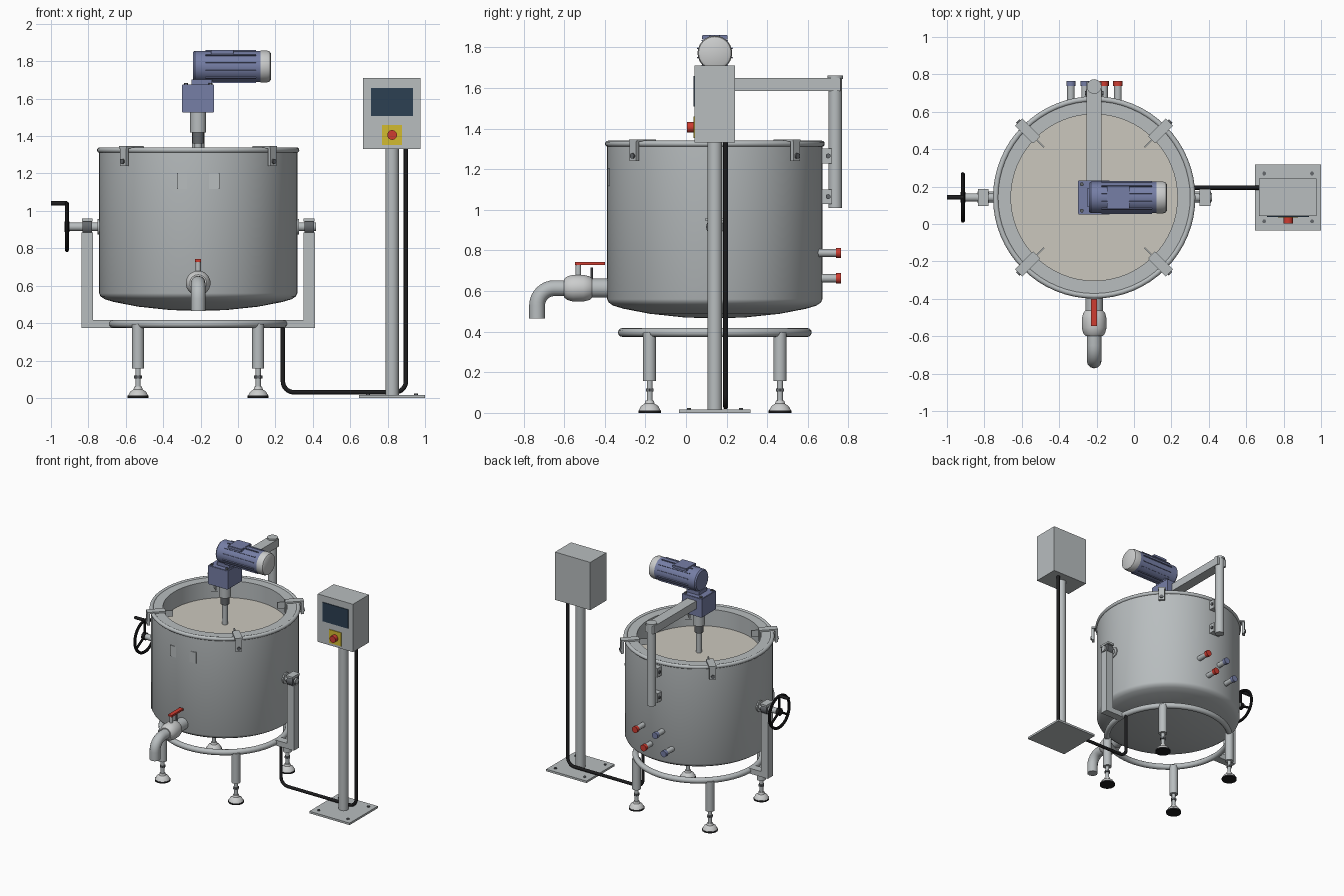
import bpy, bmesh, math
from mathutils import Vector, Matrix

if "Cube" in bpy.data.objects:
    bpy.data.objects.remove(bpy.data.objects["Cube"])

CX, CY = -0.213, 0.142          # kettle axis
PX = 0.824                      # control post axis


def mat(name, rgb):
    m = bpy.data.materials.new(name)
    m.diffuse_color = (*rgb, 1)
    m.use_nodes = True
    m.node_tree.nodes["Principled BSDF"].inputs["Base Color"].default_value = m.diffuse_color
    return m


STEEL = mat("steel", (0.48, 0.51, 0.52))
PALE = mat("pale_steel", (0.60, 0.61, 0.61))
DARK = mat("dark_steel", (0.13, 0.14, 0.15))
BLACK = mat("black_rubber", (0.012, 0.012, 0.013))
BLUE = mat("motor_blue", (0.18, 0.21, 0.38))
RED = mat("red", (0.62, 0.045, 0.03))
YELLOW = mat("yellow", (0.65, 0.50, 0.03))
SCREEN = mat("screen_blue", (0.025, 0.05, 0.085))
LIQUID = mat("cream_liquid", (0.60, 0.575, 0.51))


def add(name, bm, m, smooth=True):
    me = bpy.data.meshes.new(name)
    bmesh.ops.recalc_face_normals(bm, faces=bm.faces)
    bm.to_mesh(me)
    bm.free()
    me.materials.append(m)
    ob = bpy.data.objects.new(name, me)
    bpy.context.collection.objects.link(ob)
    if smooth:
        bpy.ops.object.select_all(action='DESELECT')
        ob.select_set(True)
        bpy.context.view_layer.objects.active = ob
        bpy.ops.object.shade_smooth_by_angle(angle=math.radians(35))
    return ob


def box(name, c, s, m, rot=0.0, bevel=0.0):
    bm = bmesh.new()
    bmesh.ops.create_cube(bm, size=1)
    bmesh.ops.scale(bm, vec=s, verts=bm.verts)
    if bevel:
        bmesh.ops.bevel(bm, geom=bm.edges[:], offset=bevel, segments=2, affect='EDGES')
    bmesh.ops.transform(bm, matrix=Matrix.Translation(c) @ Matrix.Rotation(rot, 4, 'Z'), verts=bm.verts)
    return add(name, bm, m, False)


def lathe(name, prof, loc, m, axis=(0, 0, 1), seg=32):
    """Spin (radius, height) points around an axis."""
    bm = bmesh.new()
    vs = [bm.verts.new((r, 0, h)) for r, h in prof]
    es = [bm.edges.new(p) for p in zip(vs, vs[1:])]
    bmesh.ops.spin(bm, geom=vs + es, cent=(0, 0, 0), axis=(0, 0, 1),
                   angle=2 * math.pi, steps=seg)
    bmesh.ops.remove_doubles(bm, verts=bm.verts, dist=1e-5)
    q = Vector((0, 0, 1)).rotation_difference(Vector(axis)).to_matrix().to_4x4()
    bmesh.ops.transform(bm, matrix=Matrix.Translation(loc) @ q, verts=bm.verts)
    return add(name, bm, m)


def rod(name, a, b, r, m, seg=24):
    d = Vector(b) - Vector(a)
    n = d.length
    return lathe(name, [(0, 0), (r, 0), (r, n), (0, n)], a, m, d.normalized(), seg)


def ring(name, loc, R, r, m, axis=(0, 0, 1), seg=64, sides=12):
    prof = [(R + r * math.cos(2 * math.pi * i / sides), r * math.sin(2 * math.pi * i / sides))
            for i in range(sides + 1)]
    return lathe(name, prof, loc, m, axis, seg)


def pipe(name, pts, r, bend, m, steps=8):
    """Round tube along a path with filleted right-angle corners."""
    P = [Vector(p) for p in pts]
    path = [P[0]]
    for a, b, c in zip(P, P[1:], P[2:]):
        u, v = (a - b).normalized(), (c - b).normalized()
        for i in range(steps + 1):
            t = math.pi / 2 * i / steps
            path.append(b + u * bend * (1 - math.sin(t)) + v * bend * (1 - math.cos(t)))
    path.append(P[-1])
    cu = bpy.data.curves.new(name, 'CURVE')
    cu.dimensions, cu.bevel_depth, cu.bevel_resolution, cu.use_fill_caps = '3D', r, 4, True
    sp = cu.splines.new('POLY')
    sp.points.add(len(path) - 1)
    for p, q in zip(sp.points, path):
        p.co = (*q, 1)
    cu.materials.append(m)
    ob = bpy.data.objects.new(name, cu)
    bpy.context.collection.objects.link(ob)
    bpy.ops.object.select_all(action='DESELECT')
    ob.select_set(True)
    bpy.context.view_layer.objects.active = ob
    bpy.ops.object.convert(target='MESH')
    bpy.ops.object.shade_smooth_by_angle(angle=math.radians(35))


# Jacketed kettle: dished bottom, thick wall, rolled rim, contents
lathe("kettle_body", [(0, 0.465), (0.15, 0.47), (0.32, 0.488), (0.45, 0.513), (0.50, 0.528),
                      (0.522, 0.543), (0.53, 0.56), (0.53, 1.333), (0.445, 1.333), (0.445, 1.15)],
      (CX, CY, 0), STEEL, seg=64)
ring("kettle_rim", (CX, CY, 1.325), 0.526, 0.015, STEEL)
lathe("contents", [(0, 1.2), (0.446, 1.2)], (CX, CY, 0), LIQUID, seg=64)
box("front_plate", (CX, CY - 0.522, 1.16), (0.226, 0.009, 0.086), STEEL)

# Rim clamps with inner fins, and stand legs, all on the diagonals
for k in range(4):
    a = math.radians(45 + 90 * k)
    c, s = math.cos(a), math.sin(a)
    at = lambda r, z: (CX + c * r, CY + s * r, z)
    box("clamp_top", at(0.505, 1.341), (0.13, 0.055, 0.012), STEEL, a)
    box("clamp_side", at(0.56, 1.293), (0.02, 0.045, 0.104), STEEL, a)
    box("clamp_inner", at(0.44, 1.30), (0.012, 0.05, 0.09), STEEL, a)
    box("clamp_fin", at(0.415, 1.315), (0.07, 0.008, 0.05), STEEL, a)
    rod("clamp_bolt", at(0.56, 1.265), at(0.578, 1.265), 0.014, DARK, 12)
    rod("leg", at(0.454, 0.157), at(0.454, 0.395), 0.032, STEEL)
    rod("leg_screw", at(0.454, 0.03), at(0.454, 0.16), 0.014, STEEL, 16)
    rod("leg_nut", at(0.454, 0.105), at(0.454, 0.12), 0.022, DARK, 6)
    lathe("foot", [(0, 0.06), (0.02, 0.06), (0.025, 0.045), (0.042, 0.034), (0.054, 0.012), (0, 0.012)],
          at(0.454, 0), PALE, seg=24)
    rod("foot_pad", at(0.454, 0), at(0.454, 0.012), 0.056, BLACK)
ring("stand_ring", (CX, CY, 0.396), 0.455, 0.022, STEEL)

# Tilting yoke arms with bearings on both sides
for sx in (-1, 1):
    X = lambda d: CX + sx * d
    box("yoke_arm", (X(0.593), CY, 0.63), (0.062, 0.062, 0.51), STEEL)
    box("yoke_foot", (X(0.535), CY, 0.396), (0.16, 0.062, 0.042), STEEL)
    rod("bearing", (X(0.568), CY, 0.915), (X(0.618), CY, 0.915), 0.043, DARK, 20)
    box("bearing_cap", (X(0.593), CY, 0.952), (0.058, 0.09, 0.016), STEEL)
    rod("trunnion", (X(0.52), CY, 0.915), (X(0.63), CY, 0.915), 0.023, STEEL)
    rod("trunnion_boss", (X(0.52), CY, 0.915), (X(0.538), CY, 0.915), 0.042, STEEL)

# Tilt handwheel
WX, WZ = -0.915, 0.915
rod("wheel_shaft", (-0.83, CY, WZ), (WX, CY, WZ), 0.022, STEEL)
ring("handwheel", (WX, CY, WZ), 0.124, 0.011, BLACK, (1, 0, 0), 40, 10)
rod("wheel_hub", (WX - 0.012, CY, WZ), (WX + 0.014, CY, WZ), 0.028, BLACK)
for k in range(3):
    a = math.radians(90 + 120 * k)
    rod("wheel_spoke", (WX, CY, WZ),
        (WX, CY + 0.12 * math.cos(a), WZ + 0.12 * math.sin(a)), 0.009, BLACK, 10)
rod("wheel_handle", (-1.0, CY, 1.04), (WX, CY, 1.04), 0.012, BLACK, 16)

# Rear post, overhead arm and brackets
PY = 0.735
rod("rear_post", (CX, PY, 1.01), (CX, PY, 1.645), 0.034, STEEL)
rod("post_cap", (CX, PY, 1.645), (CX, PY, 1.66), 0.039, STEEL)
box("overhead_arm", (CX, 0.455, 1.617), (0.08, 0.61, 0.062), STEEL)
for z in (1.265, 1.065):
    box("post_bracket", (CX, 0.685, z), (0.085, 0.07, 0.072), STEEL)
    for sx in (-1, 1):
        rod("bracket_bolt", (CX + sx * 0.042, 0.70, z), (CX + sx * 0.05, 0.70, z), 0.012, DARK, 12)

# Gearbox, coupling and mixer shaft
box("gearbox", (CX, CY, 1.6), (0.172, 0.18, 0.15), BLUE, 0, 0.003)
for sx in (-1, 1):
    for sy in (-1, 1):
        rod("gearbox_bolt", (CX + sx * 0.066, CY + sy * 0.07, 1.67),
            (CX + sx * 0.066, CY + sy * 0.07, 1.684), 0.011, DARK, 6)
rod("shaft_housing", (CX, CY, 1.42), (CX, CY, 1.53), 0.043, STEEL)
rod("coupling", (CX, CY, 1.36), (CX, CY, 1.42), 0.031, DARK)
rod("mixer_shaft", (CX, CY, 1.19), (CX, CY, 1.37), 0.02, STEEL)

# Motor with cooling fins, end cap and terminal box
MZ = 1.772
lathe("motor", [(0, 0), (0.076, 0), (0.084, 0.01), (0.084, 0.365), (0, 0.365)],
      (-0.241, CY, MZ), BLUE, (1, 0, 0), 40)
lathe("motor_end_cap", [(0.085, 0), (0.085, 0.035), (0.08, 0.05), (0.068, 0.057), (0, 0.057)],
      (0.12, CY, MZ), PALE, (1, 0, 0), 40)
for k in range(12):
    a = math.radians(15 + 30 * k)
    u = Vector((0, math.cos(a), math.sin(a)))
    o = box("motor_fin", (0, 0, 0), (0.27, 0.012, 0.006), BLUE)
    o.matrix_world = Matrix.Translation(Vector((-0.04, CY, MZ)) + u * 0.085) @ Matrix.Rotation(a, 4, 'X')
box("terminal_box", (-0.085, CY, 1.85), (0.12, 0.125, 0.022), BLUE, 0, 0.003)
box("motor_foot", (CX + 0.02, CY, 1.685), (0.11, 0.1, 0.035), BLUE)

# Outlet valve and spout
VZ = 0.614
rod("valve_flange", (CX, -0.35, VZ), (CX, -0.462, VZ), 0.047, STEEL)
lathe("valve_ball", [(0, -0.07), (0.045, -0.07), (0.058, -0.055), (0.066, -0.025), (0.066, 0.025),
                     (0.058, 0.055), (0.045, 0.07), (0, 0.07)], (CX, -0.53, VZ), PALE, (0, -1, 0))
pipe("spout", [(CX, -0.56, VZ), (CX, -0.733, VZ), (CX, -0.733, 0.465)], 0.039, 0.085, STEEL)
rod("valve_stem", (CX, -0.53, 0.66), (CX, -0.53, 0.735), 0.014, STEEL, 16)
box("valve_handle", (CX, -0.473, 0.735), (0.032, 0.146, 0.014), RED)
rod("valve_stop", (CX, -0.464, VZ), (CX, -0.464, 0.715), 0.007, DARK, 10)

# Jacket ports at the rear
for x, z, m in ((-0.086, 0.788, RED), (-0.16, 0.663, RED), (-0.262, 0.788, BLUE), (-0.337, 0.663, BLUE)):
    rod("jacket_port", (x, 0.62, z), (x, 0.742, z), 0.02, STEEL, 20)
    rod("port_collar", (x, 0.738, z), (x, 0.764, z), 0.025, m, 20)

# Control post, cabinet and operator panel
box("post_base", (PX, CY, 0.008), (0.352, 0.352, 0.016), STEEL)
for sx in (-1, 1):
    for sy in (-1, 1):
        p = (PX + sx * 0.128, CY + sy * 0.128)
        rod("base_bolt", (*p, 0.015), (*p, 0.023), 0.011, DARK, 6)
rod("control_post", (PX, CY, 0.01), (PX, CY, 1.34), 0.036, STEEL)
box("cabinet", (PX - 0.002, CY, 1.521), (0.308, 0.2, 0.378), STEEL)
FY = CY - 0.1
box("screen", (PX, FY - 0.002, 1.583), (0.225, 0.006, 0.15), SCREEN)
box("stop_plate", (PX, FY - 0.002, 1.406), (0.106, 0.008, 0.106), YELLOW)
rod("stop_button", (PX, FY, 1.406), (PX, FY - 0.038, 1.406), 0.026, RED)

# Power cable from cabinet to stand
pipe("cable", [(0.898, 0.195, 1.34), (0.898, 0.195, 0.03), (0.24, 0.195, 0.03), (0.24, 0.195, 0.39)],
     0.012, 0.06, BLACK)
